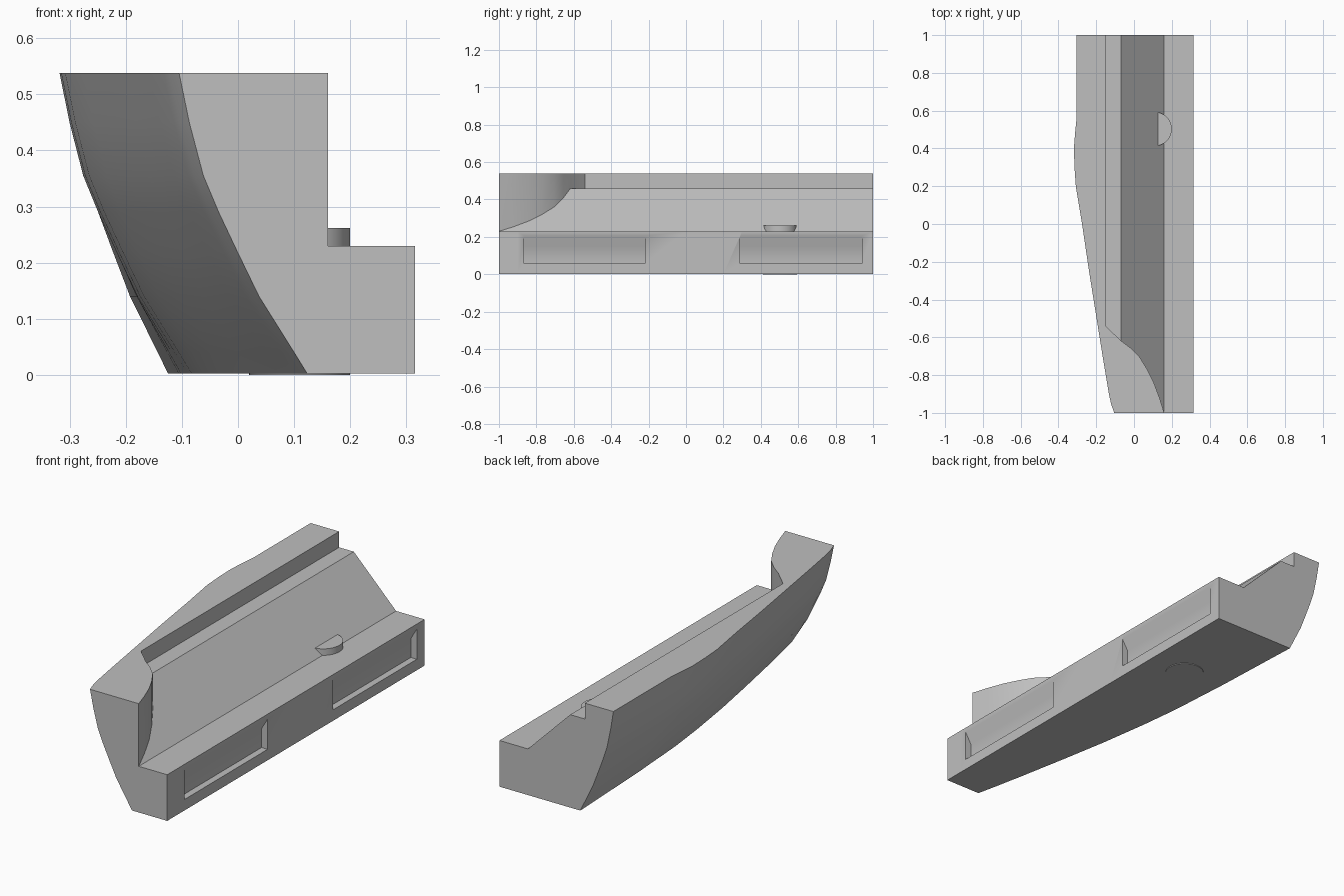
import bpy, bmesh, math

if "Cube" in bpy.data.objects:
    bpy.data.objects.remove(bpy.data.objects["Cube"])

grey = bpy.data.materials.new("plain_grey")
grey.use_nodes = True
grey.diffuse_color = (0.52, 0.52, 0.52, 1)
grey.node_tree.nodes["Principled BSDF"].inputs["Base Color"].default_value = (0.52, 0.52, 0.52, 1)


def loft(name, rings):
    """Closed solid skinned through matching rings of points."""
    bm = bmesh.new()
    rows = [[bm.verts.new(p) for p in ring] for ring in rings]
    n = len(rows[0])
    for a, b in zip(rows, rows[1:]):
        for i in range(n):
            j = (i + 1) % n
            bm.faces.new((a[i], a[j], b[j], b[i]))
    bm.faces.new(rows[0][::-1])
    bm.faces.new(rows[-1])
    bmesh.ops.recalc_face_normals(bm, faces=bm.faces)
    mesh = bpy.data.meshes.new(name)
    bm.to_mesh(mesh)
    bm.free()
    mesh.materials.append(grey)
    ob = bpy.data.objects.new(name, mesh)
    bpy.context.collection.objects.link(ob)
    return ob


def along_y(name, profile, y0, y1):
    return loft(name, [[(x, y, z) for x, z in profile] for y in (y0, y1)])


def boolean(ob, cutter, operation):
    mod = ob.modifiers.new("cut", 'BOOLEAN')
    mod.operation, mod.solver, mod.object = operation, 'EXACT', cutter
    bpy.context.view_layer.objects.active = ob
    bpy.ops.object.modifier_apply(modifier=mod.name)
    bpy.data.objects.remove(cutter)


def smooth(ob):
    bpy.ops.object.select_all(action='DESELECT')
    ob.select_set(True)
    bpy.context.view_layer.objects.active = ob
    bpy.ops.object.shade_smooth_by_angle(angle=math.radians(32))


SIDE, BASE, TOP = 0.315, 0.003, 0.538

# Curved outer side: (height, share of the way from bottom edge to top edge)
bulge = [(BASE, 0), (0.04, 0.1), (0.14, 0.375), (0.22, 0.545),
         (0.29, 0.69), (0.355, 0.81), (0.45, 0.92), (TOP, 1)]
# Stations along the length: (y, bottom edge x, top edge x)
stations = [(-1, 0.123, -0.105), (-0.95, 0.112, -0.122), (-0.9, 0.101, -0.133),
            (-0.75, 0.07, -0.158), (-0.5, 0.022, -0.198), (-0.25, -0.023, -0.238),
            (0, -0.06, -0.275), (0.2, -0.083, -0.308), (0.3, -0.09, -0.315),
            (0.4, -0.096, -0.318), (0.48, -0.102, -0.312), (0.55, -0.106, -0.305),
            (1, -0.125, -0.305)]
body = loft("body", [[(b + (t - b) * f, y, z) for z, f in bulge]
                     + [(SIDE, y, TOP), (SIDE, y, BASE)] for y, b, t in stations])

# Stepped and sloping recess, ending in a curved wall at the front
recess = along_y("recess_cutter", [(-0.15, 0.46), (-0.07, 0.46), (0.16, 0.23),
                                   (0.5, 0.23), (0.5, 0.8), (-0.15, 0.8)], -1.3, 1.3)
plan = [(0.5, -1.2), (0.16, -1.2), (0.16, -1), (0.135, -0.92), (0.105, -0.84),
        (0.07, -0.77), (0.03, -0.705), (-0.02, -0.655), (-0.07, -0.617),
        (-0.15, -0.54), (-0.3, -0.39), (-0.3, 1.2), (0.5, 1.2)]
boolean(recess, loft("plan_cutter", [[(x, y, z) for x, y in plan] for z in (0.1, 0.7)]),
        'INTERSECT')
boolean(body, recess, 'DIFFERENCE')

# Two finger slots with slanted roofs in the straight side
slot = [(SIDE, 0.205), (SIDE - 0.033, 0.15), (SIDE - 0.033, 0.057),
        (SIDE + 0.05, 0.057), (SIDE + 0.05, 0.205)]
for y0, y1 in ((-0.865, -0.22), (0.29, 0.94)):
    boolean(body, along_y("slot_cutter", slot, y0, y1), 'DIFFERENCE')
smooth(body)

# Round pin through the body, showing above the shelf and just below the base
circle = [(0.11 + 0.09 * math.cos(a), 0.503 + 0.09 * math.sin(a))
          for a in (math.tau * i / 48 for i in range(48))]
pin = loft("pin", [[(x, y, z) for x, y in circle] for z in (0, 0.262)])
smooth(pin)
